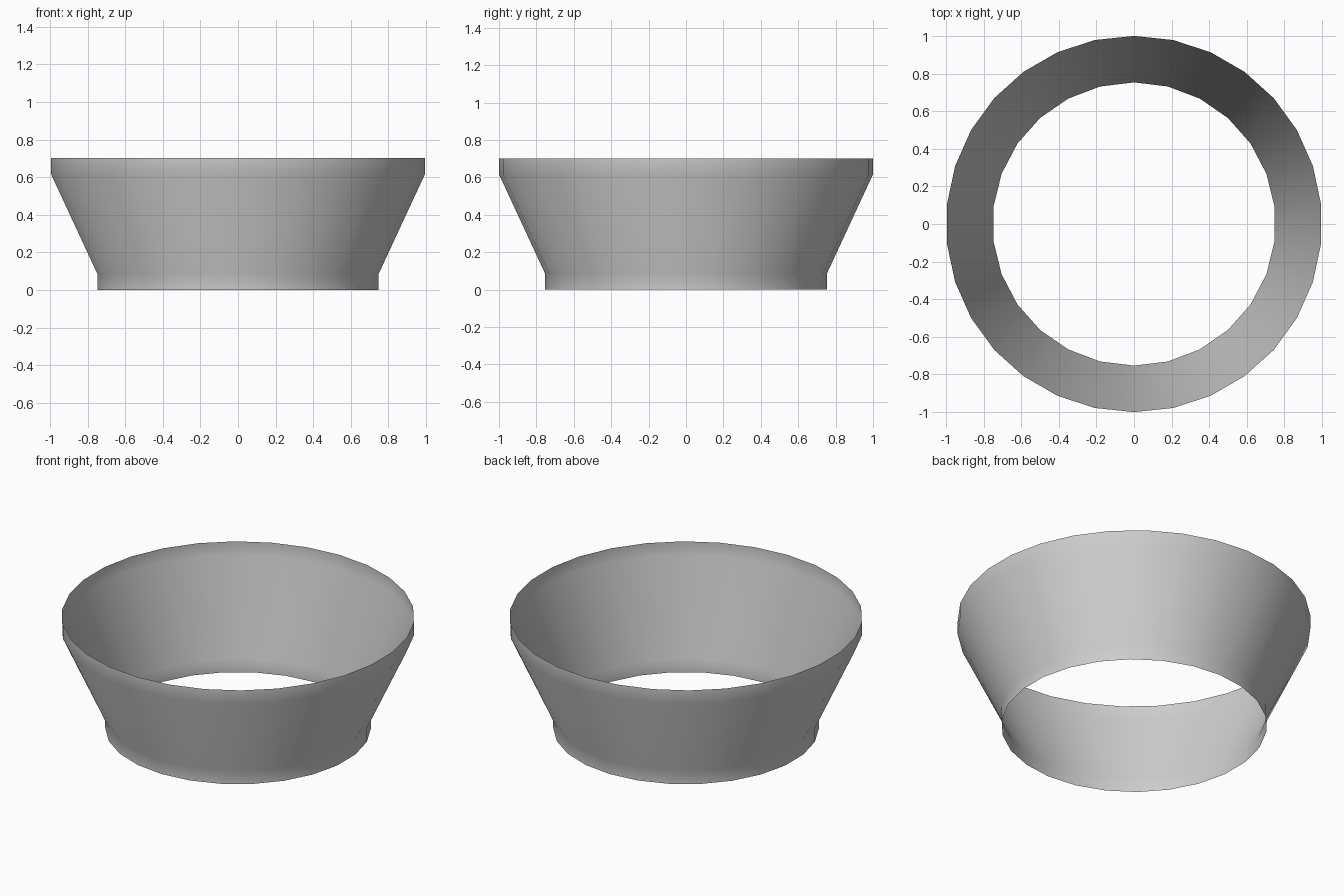
import bpy, bmesh
from math import sin, cos, tau

if "Cube" in bpy.data.objects:
    bpy.data.objects.remove(bpy.data.objects["Cube"])

bm = bmesh.new()


def ring(radius, z, n):
    # first corner points to +y
    return [bm.verts.new((-radius * sin(tau * i / n), radius * cos(tau * i / n), z))
            for i in range(n)]


def band(lower, upper):
    # skin between two rings with equal corner counts
    n = len(lower)
    for i in range(n):
        j = (i + 1) % n
        bm.faces.new((lower[i], lower[j], upper[j], upper[i]))


def stitch(lower, upper):
    # skin between two rings with different corner counts
    a, b, i, j = len(lower), len(upper), 0, 0
    while i < a or j < b:
        if j >= b or (i < a and (i + 1) / a <= (j + 1) / b):
            bm.faces.new((lower[i % a], lower[(i + 1) % a], upper[j % b]))
            i += 1
        else:
            bm.faces.new((lower[i % a], upper[(j + 1) % b], upper[j % b]))
            j += 1


# Thin open collar: narrow foot, flared wall, wide rim
foot = [ring(0.753, z, 26) for z in (0.0, 0.085)]
rim = [ring(1.0, z, 30) for z in (0.617, 0.702)]
band(*foot)
stitch(foot[1], rim[0])
band(*rim)

for f in bm.faces:
    f.smooth = True
mesh = bpy.data.meshes.new("flared_collar")
bm.to_mesh(mesh)
bm.free()
bpy.context.collection.objects.link(bpy.data.objects.new("flared_collar", mesh))
